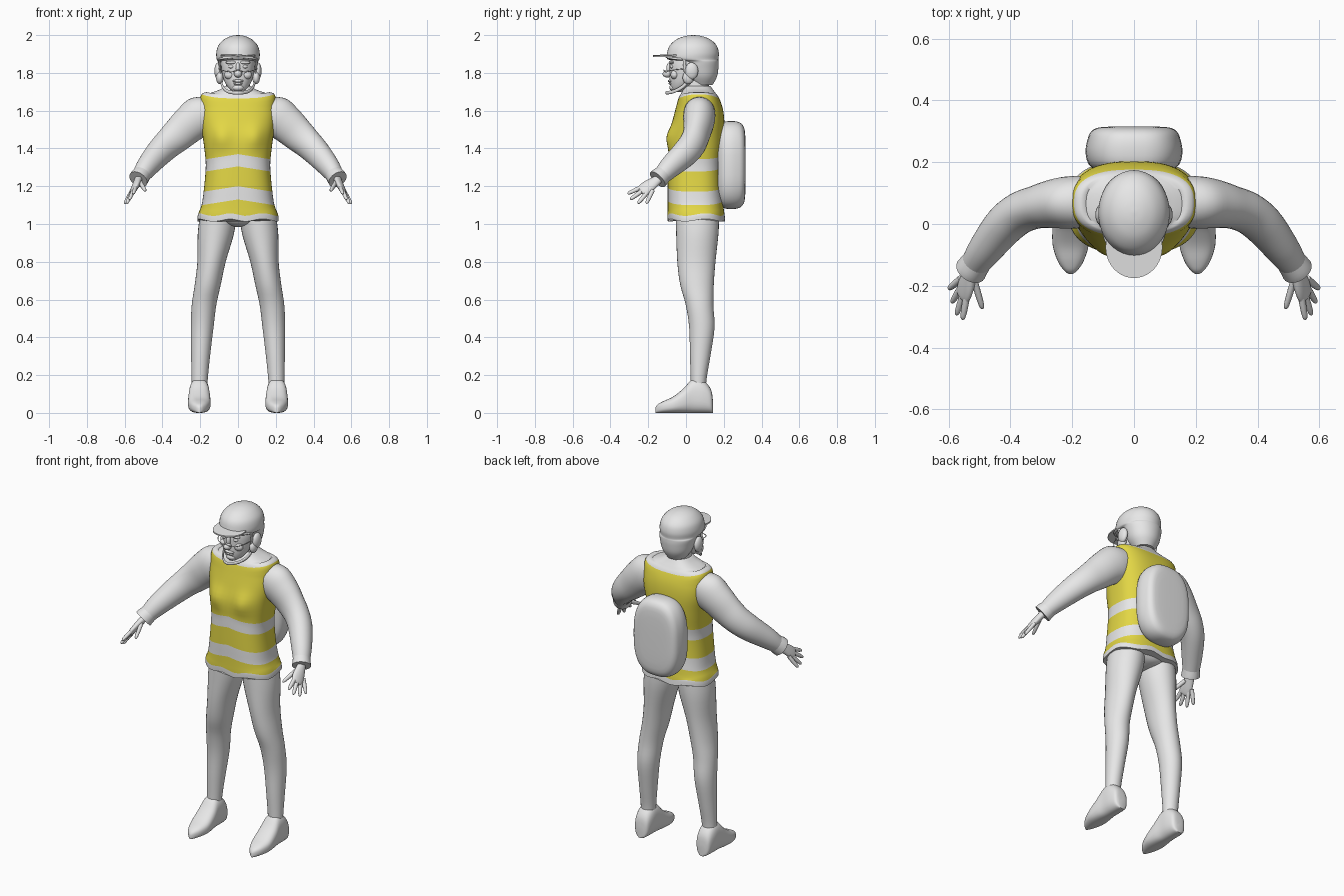
import bpy, bmesh, math
from mathutils import Vector

cube = bpy.data.objects.get("Cube")
if cube:
    bpy.data.objects.remove(cube, do_unlink=True)


def material(name, rgb):
    m = bpy.data.materials.new(name)
    m.use_nodes = True
    m.diffuse_color = (*rgb, 1)
    m.node_tree.nodes["Principled BSDF"].inputs["Base Color"].default_value = (*rgb, 1)
    return m


GREY = material("light grey", (0.8, 0.8, 0.8))
YELLOW = material("safety yellow", (0.77, 0.68, 0.06))


def smooth_rows(rows, k):
    """Catmull-Rom interpolation that passes through every row."""
    out = []
    for i in range(len(rows) - 1):
        a, b, c, d = (rows[min(max(j, 0), len(rows) - 1)] for j in range(i - 1, i + 3))
        for s in range(k):
            t = s / k
            out.append([q + t / 2 * (r - p + t * (2*p - 5*q + 4*r - w + t * (3*(q - r) + w - p)))
                        for p, q, r, w in zip(a, b, c, d)])
    return out + [list(rows[-1])]


def skin(name, rings, n=24, power=2.0, rule=None, warp=None):
    """Skin closed rings of (centre, u, v) and cap both ends."""
    bm = bmesh.new()
    loops = []
    for centre, u, v in rings:
        loop = []
        for i in range(n):
            a = 2 * math.pi * i / n
            c, s = math.cos(a), math.sin(a)
            c = math.copysign(abs(c) ** (2 / power), c)
            s = math.copysign(abs(s) ** (2 / power), s)
            loop.append(bm.verts.new(centre + u * c + v * s))
        loops.append(loop)
    for lo, hi in zip(loops, loops[1:]):
        for i in range(n):
            j = (i + 1) % n
            bm.faces.new((lo[i], lo[j], hi[j], hi[i]))
    bm.faces.new(loops[0])
    bm.faces.new(loops[-1])
    bmesh.ops.recalc_face_normals(bm, faces=bm.faces)
    for f in bm.faces:
        f.smooth = True
        if rule:
            f.material_index = rule(f.calc_center_median())
    if warp:
        for v in bm.verts:
            v.co = warp(v.co.copy())
    me = bpy.data.meshes.new(name)
    bm.to_mesh(me)
    bm.free()
    ob = bpy.data.objects.new(name, me)
    bpy.context.collection.objects.link(ob)
    me.materials.append(GREY)
    me.materials.append(YELLOW)
    return ob


def stack(name, rows, k=4, side=1, **kw):
    """Horizontal sections: z, centre x, centre y, radius x, radius y."""
    return skin(name, [(Vector((side * x, y, z)), Vector((max(a, .002), 0, 0)), Vector((0, max(b, .002), 0)))
                       for z, x, y, a, b in smooth_rows(rows, k)], **kw)


def tube(name, rows, k=4, side=1, ref=(0, 0, 1), **kw):
    """Sections along a path: x, y, z, radius along ref, other radius."""
    rows = smooth_rows(rows, k)
    pts = [Vector((side * r[0], r[1], r[2])) for r in rows]
    ref = Vector((side * ref[0], ref[1], ref[2]))
    rings = []
    for i, p in enumerate(pts):
        d = (pts[min(i + 1, len(pts) - 1)] - pts[max(i - 1, 0)]).normalized()
        u = (ref - d * ref.dot(d)).normalized()
        rings.append((p, u * rows[i][3], d.cross(u) * rows[i][4]))
    return skin(name, rings, **kw)


def ball(name, loc, scale):
    bpy.ops.mesh.primitive_uv_sphere_add(segments=20, ring_count=12, radius=1, location=loc)
    ob = bpy.context.object
    ob.name = name
    ob.scale = scale
    ob.data.materials.append(GREY)
    for p in ob.data.polygons:
        p.use_smooth = True
    return ob


# Torso with vest: yellow with two reflective bands, grey hem and collar
def vest_colour(c):
    bands = 1.10 < c.z < 1.17 or 1.275 < c.z < 1.34
    return int(1.05 < c.z < 1.665 and not bands)


def vest_shape(p):
    edge = min(abs(p.x) / 0.19, 1)
    if 1.09 < p.z < 1.4:
        p.z += 0.03 * (1 - edge) * min(1, (1.4 - p.z) / 0.05)
    elif 1.63 < p.z < 1.69:
        p.z += 0.02 * edge ** 3
    elif p.z < 1.06:
        p.z += 0.007 * math.sin(6 * math.atan2(p.y - 0.05, p.x))
    if p.y < 0:
        p.y -= 0.02 * math.exp(-((abs(p.x) - 0.09) / 0.05) ** 2 - ((p.z - 1.46) / 0.06) ** 2)
    return p


stack("vest_torso", [
    (1.02, 0, .055, .215, .152), (1.05, 0, .053, .212, .151), (1.10, 0, .05, .193, .147),
    (1.17, 0, .046, .182, .143), (1.275, 0, .045, .172, .14), (1.34, 0, .048, .172, .141),
    (1.45, 0, .054, .185, .146), (1.54, 0, .065, .2, .138), (1.61, 0, .07, .202, .125),
    (1.665, 0, .068, .194, .108), (1.69, 0, .066, .155, .093), (1.71, 0, .064, .1, .08),
    (1.73, 0, .062, .066, .068)], n=64, power=2.6, rule=vest_colour, warp=vest_shape)
stack("pelvis", [(.985, 0, .06, .02, .05), (1.0, 0, .06, .09, .1), (1.04, 0, .06, .19, .125),
                 (1.09, 0, .055, .17, .12)])

# Backpack: rounded oval shell
pack = [(.17, .12, .2), (.195, .148, .226), (.235, .157, .233), (.275, .15, .229),
        (.3, .138, .212), (.313, .11, .17), (.316, .03, .05)]
skin("backpack", [(Vector((0, y, 1.312)), Vector((w, 0, 0)), Vector((0, 0, h)))
                  for y, w, h in smooth_rows(pack, 3)], n=48, power=2.7)

# Head, helmet and peak
stack("neck", [(1.66, 0, .065, .075, .075), (1.72, 0, .055, .064, .068), (1.8, 0, .05, .06, .07)])
stack("head", [(1.7, 0, -.05, .022, .025), (1.72, 0, -.03, .05, .05), (1.755, 0, -.008, .072, .078),
               (1.8, 0, .005, .084, .092), (1.85, 0, .02, .09, .107), (1.9, 0, .03, .085, .1)], n=32)
stack("helmet", [(1.735, 0, .085, .055, .055), (1.78, 0, .082, .085, .082), (1.83, 0, .075, .1, .097),
                 (1.86, 0, .07, .107, .102), (1.872, 0, .037, .113, .134), (1.905, 0, .037, .115, .137),
                 (1.945, 0, .038, .104, .124), (1.978, 0, .039, .073, .088), (1.995, 0, .039, .036, .043),
                 (2.0, 0, .039, .004, .004)], n=40)
peak = skin("helmet_peak", [(Vector((0, -.075, z)), Vector((.092, 0, 0)), Vector((0, .1, 0)))
                            for z in (1.894, 1.902)], n=40,
            warp=lambda p: p + Vector((0, 0, .1 * (p.y + .09) - 1.2 * p.x * p.x)))
tube("helmet_rim", [(.1, -.02, 1.872, .006, .006), (.075, -.075, 1.878, .006, .006),
                    (0, -.102, 1.885, .006, .006), (-.075, -.075, 1.878, .006, .006),
                    (-.1, -.02, 1.872, .006, .006)], n=10)

# Face
ball("nose", (0, -.1, 1.795), (.021, .024, .02))
ball("nose_bridge", (0, -.088, 1.825), (.012, .016, .03))
ball("upper_lip", (0, -.082, 1.757), (.03, .014, .008))
ball("lower_lip", (0, -.078, 1.744), (.025, .014, .008))
ball("chin", (0, -.068, 1.722), (.03, .02, .018))
for s, label in ((1, "left"), (-1, "right")):
    ball(label + "_eye", (s * .035, -.073, 1.833), (.016, .012, .01))
    ball(label + "_brow", (s * .037, -.077, 1.855), (.03, .014, .009))
    ball(label + "_cheek", (s * .045, -.06, 1.79), (.028, .022, .024))
    ball(label + "_ear", (s * .105, .03, 1.81), (.02, .035, .045))
    ball(label + "_ear_strap_pad", (s * .096, .012, 1.775), (.02, .03, .035))
    tube(label + "_helmet_strap", [(.1, -.01, 1.875, .008, .005), (.095, -.005, 1.82, .008, .005),
                                   (.085, 0, 1.76, .008, .005)], side=s, ref=(0, 1, 0), n=10)
    tube(label + "_glasses_arm", [(.105, .02, 1.825, .002, .002), (.085, -.07, 1.815, .002, .002),
                                  (.04, -.106, 1.805, .002, .002), (0, -.118, 1.815, .002, .002)],
         side=s, n=8)
tube("chin_strap", [(.095, .025, 1.775, .009, .005), (.08, -.02, 1.725, .009, .005),
                    (.05, -.07, 1.7, .009, .005), (0, -.105, 1.695, .009, .005),
                    (-.05, -.07, 1.7, .009, .005), (-.08, -.02, 1.725, .009, .005),
                    (-.095, .025, 1.775, .009, .005)], n=10)

# Limbs, mirrored side to side
wrist = Vector((.527, -.15, 1.235))
fingers = {"index": (.555, -.31, 1.16), "middle": (.575, -.295, 1.13), "ring": (.59, -.255, 1.108),
           "little": (.6, -.21, 1.108), "thumb": (.49, -.275, 1.175)}
spread = Vector(fingers["index"]) - Vector(fingers["little"])
for s, label in ((1, "left"), (-1, "right")):
    tube(label + "_arm", [
        (.14, .072, 1.6, .08, .08), (.2, .07, 1.57, .108, .085), (.255, .066, 1.53, .1, .08),
        (.315, .055, 1.475, .09, .07), (.37, .035, 1.425, .08, .068), (.42, -.005, 1.375, .073, .066),
        (.48, -.08, 1.305, .06, .056), (.515, -.13, 1.255, .047, .046)], side=s, n=32)
    tube(label + "_cuff", [(.5, -.11, 1.275, .046, .046), (.52, -.138, 1.248, .053, .05),
                           (.528, -.15, 1.236, .054, .052)], side=s)
    knuckle = wrist.lerp(Vector(fingers["middle"]), .55)
    tube(label + "_palm", [(*(wrist + Vector((-.01, .02, .02))), .026, .022), (*wrist, .026, .02),
                           (*wrist.lerp(knuckle, .6), .037, .018), (*knuckle, .035, .014),
                           (*wrist.lerp(knuckle, 1.12), .022, .008)], side=s, ref=spread)
    for finger, tip in fingers.items():
        tip = Vector(tip)
        base = wrist.lerp(tip, .25 if finger == "thumb" else .45)
        tube(f"{label}_{finger}_finger", [(*base, .012, .011), (*base.lerp(tip, .55), .0115, .0105),
                                          (*base.lerp(tip, .9), .0085, .008), (*tip, .002, .002)],
             side=s, ref=spread, n=12)
    stack(label + "_leg", [
        (1.05, .105, .06, .095, .115), (.95, .117, .06, .096, .112), (.8, .14, .055, .075, .101),
        (.68, .16, .058, .069, .089), (.57, .18, .072, .065, .073), (.45, .19, .084, .06, .067),
        (.3, .198, .075, .05, .054), (.18, .203, .067, .043, .042), (.1, .205, .065, .04, .04)],
        side=s, n=32)
    foot = [(.143, .02, .06), (.132, .042, .125), (.09, .052, .172), (.035, .054, .178),
            (-.015, .059, .128), (-.07, .058, .085), (-.12, .042, .062), (-.15, .022, .045),
            (-.162, .006, .028)]
    skin(label + "_foot", [(Vector((s * .205, y, h / 2)), Vector((w, 0, 0)), Vector((0, 0, h / 2)))
                           for y, w, h in smooth_rows(foot, 4)], n=32, power=2.6)

# Smooth shading that keeps hard edges
bpy.ops.object.select_all(action="DESELECT")
for ob in bpy.context.collection.objects:
    if ob.type == "MESH":
        ob.select_set(True)
        bpy.context.view_layer.objects.active = ob
bpy.ops.object.shade_smooth_by_angle(angle=math.radians(50))
